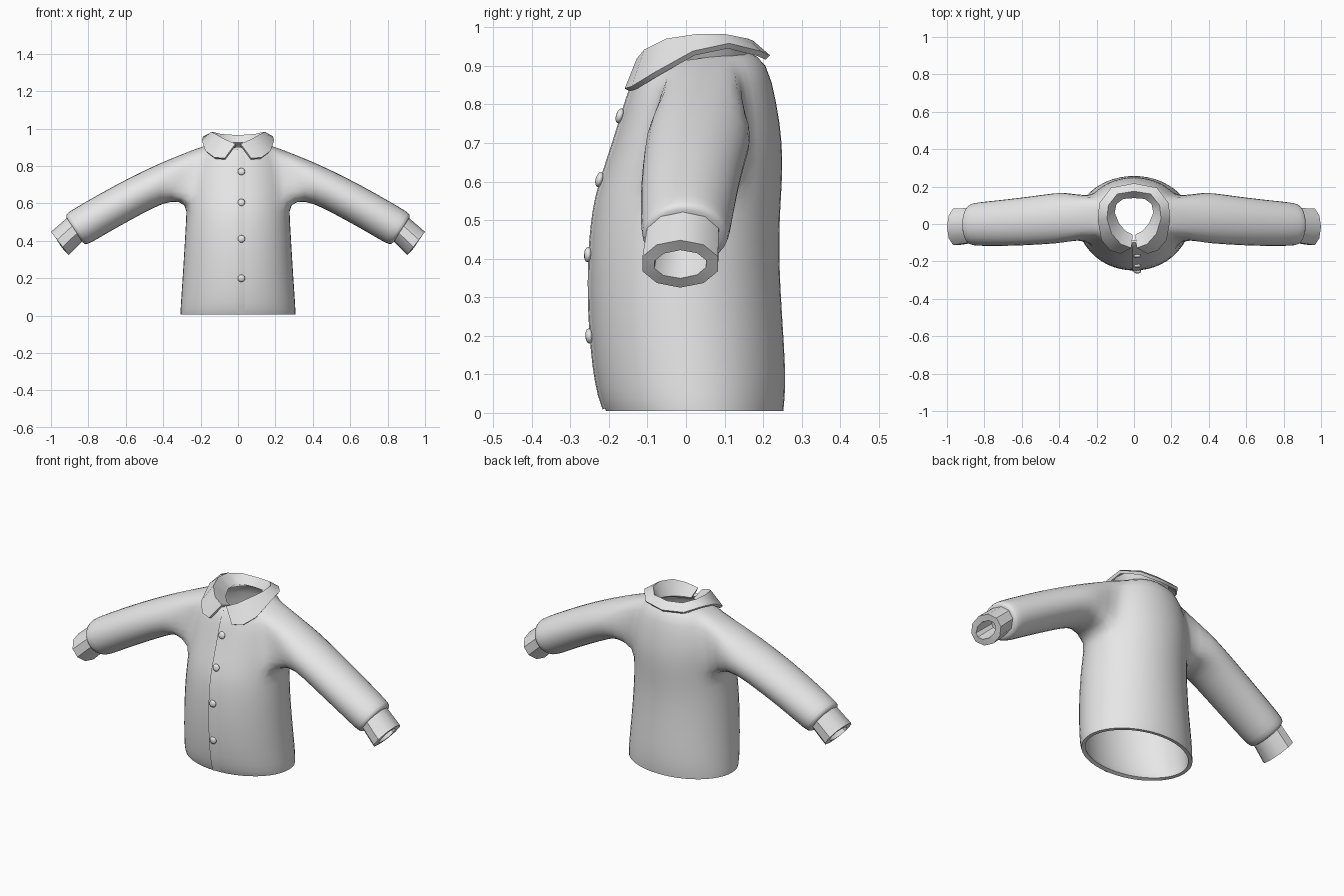
import bpy, bmesh, math
from mathutils import Vector

if "Cube" in bpy.data.objects:
    bpy.data.objects.remove(bpy.data.objects["Cube"])

cloth = bpy.data.materials.new("light_grey_cloth")
cloth.diffuse_color = (0.8, 0.8, 0.8, 1)
cloth.use_nodes = True
cloth.node_tree.nodes["Principled BSDF"].inputs["Base Color"].default_value = cloth.diffuse_color


def finish(name, bm, thickness=0, offset=-1, subdiv=0, angle=35):
    """Turn a bmesh into a named object, apply its modifiers and shade it."""
    bmesh.ops.recalc_face_normals(bm, faces=bm.faces)
    me = bpy.data.meshes.new(name)
    bm.to_mesh(me)
    bm.free()
    ob = bpy.data.objects.new(name, me)
    bpy.context.collection.objects.link(ob)
    me.materials.append(cloth)
    bpy.ops.object.select_all(action='DESELECT')
    ob.select_set(True)
    bpy.context.view_layer.objects.active = ob
    if subdiv:
        ob.modifiers.new("smooth", 'SUBSURF').levels = subdiv
        bpy.ops.object.modifier_apply(modifier="smooth")
    if thickness:
        mod = ob.modifiers.new("thick", 'SOLIDIFY')
        mod.thickness, mod.offset = thickness, offset
        bpy.ops.object.modifier_apply(modifier="thick")
    bpy.ops.object.shade_smooth_by_angle(angle=math.radians(angle))
    return ob


def bridge(bm, a, b, closed=True):
    n = len(a)
    for i in range(n if closed else n - 1):
        k = (i + 1) % n
        bm.faces.new((a[i], a[k], b[k], b[i]))


def arm_ring(bm, s, station, n, start):
    """Elliptical ring across the arm: top x,z, bottom x,z, front y, back y."""
    tx, tz, bx, bz, yf, yb = station
    ring = []
    for i in range(n):
        a = start + 2 * math.pi * i / n
        u, v = math.sin(a) / 2, math.cos(a) / 2
        ring.append(bm.verts.new((s * ((tx + bx) / 2 + (tx - bx) * u),
                                  (yf + yb) / 2 + (yb - yf) * v,
                                  (tz + bz) / 2 + (tz - bz) * u)))
    return ring


# Torso and sleeves: one continuous cloth shell
# rows: height, half width, front y, back y, tilt toward the back
TORSO = [(0.005, .31, -.21, .255, 0), (.03, .311, -.222, .258, 0),
         (.1, .306, -.238, .262, 0), (.25, .296, -.252, .252, 0),
         (.4, .287, -.252, .243, 0), (.52, .28, -.242, .246, 0),
         (.6, .275, -.222, .252, 0), (.7, .275, -.187, .253, 0),
         (.8, .255, -.157, .238, 0), (.897, .215, -.132, .212, .12),
         (.92, .13, -.1, .16, .13)]
SLEEVE = [(.38, .835, .355, .615, -.105, .178), (.5, .78, .45, .575, -.112, .162),
          (.65, .705, .58, .505, -.12, .143), (.8, .62, .70, .438, -.122, .128),
          (.9, .562, .79, .383, -.12, .118), (.926, .54, .82, .376, -.115, .11),
          (.915, .52, .838, .402, -.098, .085)]
N = 24
LOW, HIGH = 6, 9
bm = bmesh.new()
rows = []
for z, w, yf, yb, tilt in TORSO:
    row = []
    for j in range(N):
        t = 2 * math.pi * j / N
        y = (yf + yb) / 2 - (yb - yf) / 2 * math.cos(t)
        row.append(bm.verts.new((w * math.sin(t), y, z + tilt * (y - .04))))
    rows.append(row)
for r in range(len(rows) - 1):
    for j in range(N):
        col = min(j, N - 1 - j)
        if LOW <= r < HIGH and 4 <= col < 8:
            continue  # armhole
        k = (j + 1) % N
        bm.faces.new((rows[r][j], rows[r][k], rows[r + 1][k], rows[r + 1][j]))
for s in (1, -1):
    def at(r, k):
        return rows[r][(s * k) % N]
    loop = [at(LOW, k) for k in range(4, 9)]
    loop += [at(r, 8) for r in range(LOW + 1, HIGH)]
    loop += [at(HIGH, k) for k in range(8, 3, -1)]
    loop += [at(r, 4) for r in range(HIGH - 1, LOW, -1)]
    start = -math.pi / 2 - 2 * 2 * math.pi / 14
    for station in SLEEVE:
        ring = arm_ring(bm, s, station, 14, start)
        bridge(bm, loop, ring)
        loop = ring
body = finish("shirt_body", bm, thickness=.02, subdiv=1, angle=45)

# Cuffs: thick faceted bands
for s, side in ((1, "right"), (-1, "left")):
    bm = bmesh.new()
    a = arm_ring(bm, s, (.905, .53, .82, .41, -.104, .09), 10, math.pi / 10)
    b = arm_ring(bm, s, (1.0, .448, .905, .325, -.118, .088), 10, math.pi / 10)
    bridge(bm, a, b)
    finish("cuff_" + side, bm, thickness=.034)

# Collar: stand, fold and leaf from the front opening round to the back
COLLAR = [((.01, -.06, .885), (.015, -.125, .912), (.07, -.152, .838)),
          ((.05, -.04, .89), (.07, -.105, .935), (.125, -.135, .843)),
          ((.085, 0, .9), (.12, -.05, .963), (.17, -.08, .877)),
          ((.11, .06, .91), (.145, .03, .975), (.188, .02, .933)),
          ((.1, .11, .92), (.138, .1, .975), (.182, .11, .952)),
          ((.06, .14, .92), (.09, .16, .963), (.12, .19, .932)),
          ((0, .145, .92), (0, .175, .957), (0, .212, .922))]
half = COLLAR[:-1]
full = COLLAR + [[(-x, y, z) for x, y, z in st] for st in reversed(half)]
bm = bmesh.new()
last = None
for st in full:
    cur = [bm.verts.new(p) for p in st]
    if last:
        bridge(bm, last, cur, closed=False)
    last = cur
finish("collar", bm, thickness=.016, offset=0, angle=40)


def front(x, z):
    """Point and normal on the front of the body."""
    hit, p, n, _ = body.ray_cast(Vector((x, -1, z)), Vector((0, 1, 0)))
    return p, n


# Front flap: thin overlap whose raised edge forms the opening line
bm = bmesh.new()
last = None
for i in range(25):
    z = .012 + i * (.885 - .012) / 24
    cur = []
    for x, lift in ((-.008, -.004), (-.008, .007), (.02, .005), (.05, -.002)):
        p, n = front(x, z)
        cur.append(bm.verts.new(p + n * lift))
    if last:
        bridge(bm, last, cur, closed=False)
    last = cur
finish("front_flap", bm)

# Buttons: flattened domes lying on the flap
for i, z in enumerate((.2, .41, .603, .768)):
    p, n = front(.018, z)
    bm = bmesh.new()
    bmesh.ops.create_uvsphere(bm, u_segments=12, v_segments=6, radius=.02)
    bmesh.ops.scale(bm, vec=(1, 1, .5), verts=bm.verts)
    ob = finish("button_%d" % (i + 1), bm, angle=60)
    ob.location = p + n * .009
    ob.rotation_euler = n.to_track_quat('Z', 'Y').to_euler()
